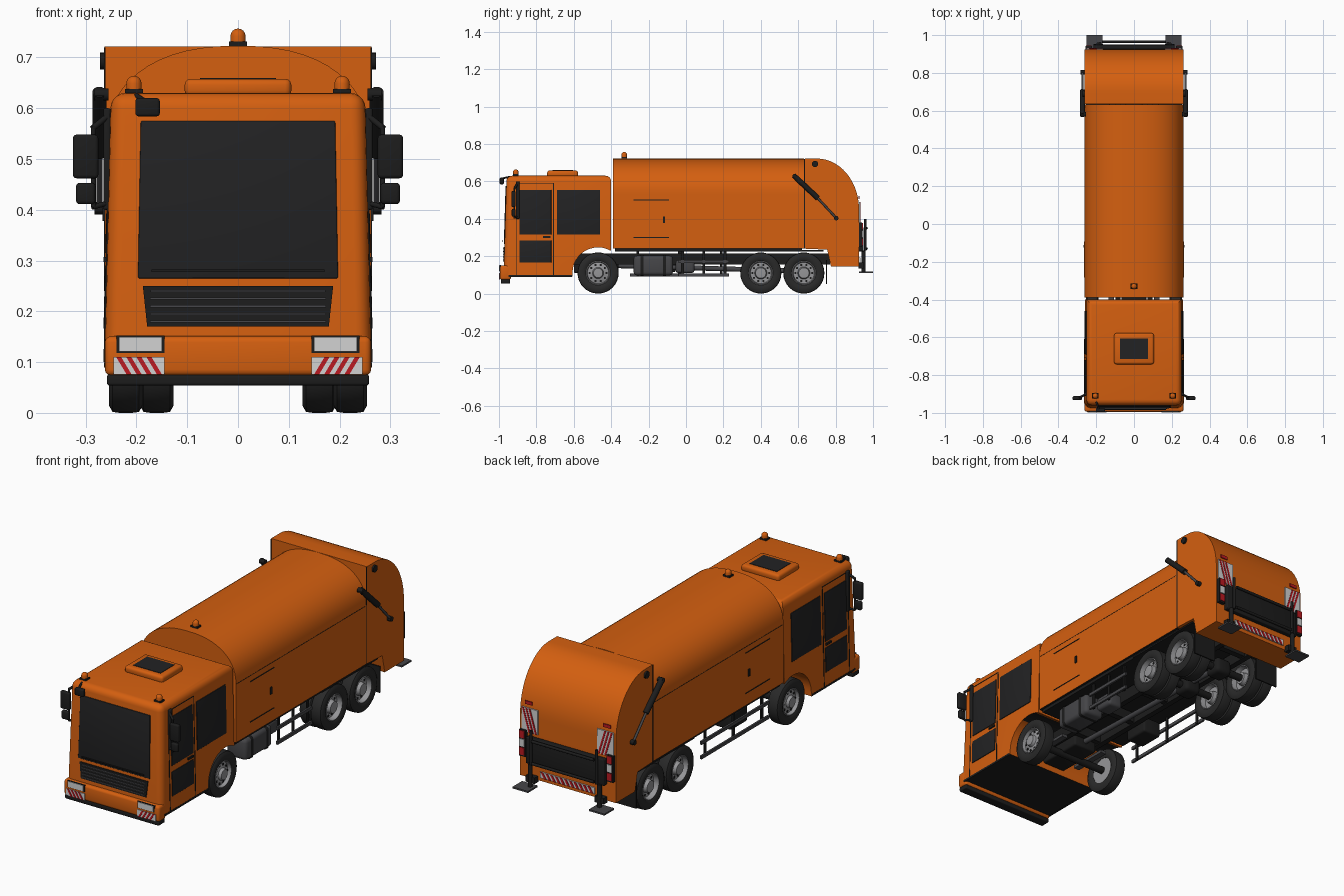
import bpy, bmesh, math
from mathutils import Vector, Matrix

if "Cube" in bpy.data.objects:
    bpy.data.objects.remove(bpy.data.objects["Cube"])

made = []


def material(name, r, g, b):
    m = bpy.data.materials.new(name)
    m.use_nodes = True
    m.diffuse_color = (r, g, b, 1)
    m.node_tree.nodes["Principled BSDF"].inputs["Base Color"].default_value = (r, g, b, 1)
    return m


ORANGE = material("orange paint", .66, .115, .005)
BLACK = material("black plastic", .012, .012, .012)
GLASS = material("dark glass", .016, .016, .017)
RUBBER = material("tyre rubber", .022, .022, .022)
METAL = material("rim metal", .3, .3, .31)
STEEL = material("dark steel", .06, .06, .065)
WHITE = material("lamp white", .65, .65, .65)
RED = material("signal red", .5, .01, .015)


def finish(name, bm, *mats):
    bmesh.ops.recalc_face_normals(bm, faces=bm.faces)
    mesh = bpy.data.meshes.new(name)
    bm.to_mesh(mesh)
    bm.free()
    for m in mats:
        mesh.materials.append(m)
    ob = bpy.data.objects.new(name, mesh)
    bpy.context.scene.collection.objects.link(ob)
    made.append(ob)
    return ob


def lean_cab(bm):
    # cab walls lean slightly inward towards the roof
    for v in bm.verts:
        rise = v.co.z - .1
        v.co.x *= 1 - .09 * rise
        if v.co.y < -.93:
            v.co.y += .03 * rise


def box(name, centre, size, mat, bevel=0, lean=False):
    bm = bmesh.new()
    bmesh.ops.create_cube(bm, size=1)
    for v in bm.verts:
        v.co = Vector(c + k * d for c, k, d in zip(centre, v.co, size))
    if bevel:
        bmesh.ops.bevel(bm, geom=bm.edges[:], offset=bevel, segments=3, profile=.5, affect='EDGES')
    if lean:
        lean_cab(bm)
    return finish(name, bm, mat)


def prism_mesh(points, start, end, axis):
    # axis 'x' takes (y, z) points, axis 'y' takes (x, z) points
    bm = bmesh.new()
    place = (lambda p, t: (t, p[0], p[1])) if axis == 'x' else (lambda p, t: (p[0], t, p[1]))
    a = [bm.verts.new(place(p, start)) for p in points]
    b = [bm.verts.new(place(p, end)) for p in points]
    bm.faces.new(a)
    bm.faces.new(b[::-1])
    for i in range(len(a)):
        j = (i + 1) % len(a)
        bm.faces.new((a[i], b[i], b[j], a[j]))
    bmesh.ops.recalc_face_normals(bm, faces=bm.faces)
    return bm


def rod(name, p, q, r, mat, sides=14):
    p, q = Vector(p), Vector(q)
    turn = (q - p).to_track_quat('Z', 'Y').to_matrix().to_4x4()
    bm = bmesh.new()
    bmesh.ops.create_cone(bm, cap_ends=True, segments=sides, radius1=r, radius2=r, depth=(q - p).length,
                          matrix=Matrix.Translation((p + q) / 2) @ turn)
    return finish(name, bm, mat)


def lathe(name, profile, centre, side, mat, axis=(1, 0, 0)):
    # profile holds (distance along axis, radius)
    bm = bmesh.new()
    along, out = Vector(axis) * side, Vector((0, 1, 0))
    vs = [bm.verts.new(Vector(centre) + along * a + out * r) for a, r in profile]
    es = [bm.edges.new((vs[i], vs[(i + 1) % len(vs)])) for i in range(len(vs))]
    bmesh.ops.spin(bm, geom=vs + es, cent=centre, axis=axis, angle=math.tau, steps=32)
    bmesh.ops.remove_doubles(bm, verts=bm.verts, dist=.0003)
    return finish(name, bm, mat)


def dark_underside(ob):
    ob.data.materials.append(BLACK)
    for f in ob.data.polygons:
        if f.normal.z < -.95:
            f.material_index = 1


def striped_plate(name, x, y, z, w, h, face, slope):
    # white plate with slanted red bars; face is the outward y direction
    box(name, (x, y, z), (w, .006, h), WHITE)
    shift = min(h * .6, w * .4)
    count = max(3, round(w / .028))
    step = (w - shift) / count
    for i in range(count):
        u = -w / 2 + step * (i + .25)
        pts = [(u, -h / 2), (u + step * .5, -h / 2), (u + step * .5 + shift, h / 2), (u + shift, h / 2)]
        pts = [(x + slope * a, z + b) for a, b in pts]
        finish(name + "_bar", prism_mesh(pts, y, y + face * .005, 'y'), RED)


# Cab shell with wheel arch cut into its profile
arch = [(-.47 + .137 * math.cos(math.radians(a)), .11 + .137 * math.sin(math.radians(a)))
        for a in range(180, 58, -10)]
bm = prism_mesh([(-.975, .09), (-.607, .09)] + arch + [(-.4, .23), (-.4, .63), (-.975, .63)], -.263, .263, 'x')
soft = [e for e in bm.edges if all(v.co.z > .62 for v in e.verts) or all(v.co.y < -.97 for v in e.verts)
        and abs(e.verts[0].co.x - e.verts[1].co.x) < .01]
bmesh.ops.bevel(bm, geom=soft, offset=.03, segments=5, profile=.5, affect='EDGES')
lean_cab(bm)
dark_underside(finish("cab", bm, ORANGE))

# Cab front
box("windscreen", (0, -.975, .42), (.4, .008, .31), GLASS, .003, True)
bm = prism_mesh([(-.19, .25), (.19, .25), (.18, .17), (-.18, .17)], -.971, -.979, 'y')
lean_cab(bm)
finish("grille", bm, BLACK)
for i in range(5):
    box("grille_slat", (0, -.977, .18 + i * .015), (.35, .01, .004), STEEL, 0, True)
box("bumper", (0, -.965, .112), (.524, .058, .078), ORANGE, .012)
box("bumper_lip", (0, -.965, .065), (.516, .05, .022), BLACK, .005)
box("wiper", (0, -.982, .28), (.34, .006, .005), BLACK)
for s in (-1, 1):
    box("headlight_frame", (s * .192, -.993, .135), (.094, .006, .034), BLACK)
    box("headlight", (s * .192, -.995, .135), (.084, .008, .028), WHITE)
    striped_plate("front_marker", s * .195, -.994, .093, .1, .034, -1, s)

# Cab sides
for s in (-1, 1):
    for name, y, z, w, h in (("door_window", -.805, .435, .17, .24), ("door_lower_window", -.805, .225, .17, .12),
                             ("rear_side_window", -.575, .435, .23, .24)):
        box(name, (s * .263, y, z), (.007, w, h), GLASS, .002, True)
    for y in (-.907, -.708):
        box("door_seam", (s * .263, y, .345), (.004, .004, .49), BLACK, 0, True)
    box("door_seam_top", (s * .263, -.807, .59), (.004, .2, .003), BLACK, 0, True)
    box("door_handle", (s * .265, -.745, .302), (.01, .04, .01), BLACK, 0, True)
    box("sill_trim", (s * .26, -.78, .094), (.008, .34, .01), BLACK)
    # Mirrors
    box("main_mirror", (s * .3, -.922, .505), (.05, .022, .086), BLACK, .007)
    box("wide_mirror", (s * .3, -.922, .432), (.038, .02, .042), BLACK, .007)
    rod("mirror_post", (s * .285, -.918, .405), (s * .285, -.918, .565), .005, BLACK)
    rod("mirror_arm_upper", (s * .25, -.9, .59), (s * .287, -.918, .56), .006, BLACK)
    rod("mirror_arm_lower", (s * .25, -.9, .415), (s * .287, -.918, .405), .005, BLACK)
    box("mirror_bracket", (s * .258, -.9, .5), (.014, .02, .2), BLACK, .004)
box("front_mirror", (-.178, -.985, .602), (.048, .022, .036), BLACK, .006)
rod("front_mirror_arm", (-.2, -.94, .625), (-.185, -.985, .615), .005, BLACK)

# Roof hatch and beacons
box("hatch_frame", (0, -.66, .64), (.21, .165, .036), ORANGE, .012)
box("hatch_glass", (0, -.66, .657), (.15, .11, .006), GLASS)
for x, y, z in ((-.205, -.91, .625), (.205, -.91, .625), (0, -.33, .718)):
    box("beacon_base", (x, y, z + .006), (.036, .03, .014), BLACK)
    dome = [(0, .0), (0, .015)] + [(.016 + .015 * math.sin(t * .3927), .015 * math.cos(t * .3927)) for t in range(5)]
    lathe("beacon", dome, (x, y, z + .008), 1, ORANGE, (0, 0, 1))

# Refuse body with domed roof
dome = [(.262 * math.copysign(abs(math.cos(t)) ** .85, math.cos(t)), .53 + .193 * math.sin(t) ** .9)
        for t in [math.pi * i / 28 for i in range(29)]]
dark_underside(finish("refuse_body", prism_mesh([(-.262, .24), (.262, .24)] + dome, -.39, .632, 'y'), ORANGE))
box("body_subframe", (0, .12, .232), (.5, 1, .016), BLACK)
for s in (-1, 1):
    for z in (.3, .5):
        box("hatch_seam", (s * .262, -.187, z), (.004, .19, .004), BLACK)
    box("side_handle", (s * .263, -.118, .395), (.007, .012, .035), BLACK)
    box("waist_seam", (s * .262, .12, .53), (.002, 1.01, .002), BLACK)
    box("tailgate_seam", (s * .262, .634, .48), (.003, .005, .48), BLACK)

# Tailgate hopper
curve = [(.7 + .225 * math.cos(t), .45 + .272 * math.sin(t)) for t in [math.pi * i / 28 for i in range(15)]]
hopper = [(.635, .722), (.635, .24), (.755, .235), (.775, .145), (.925, .145)] + curve
finish("tailgate", prism_mesh(hopper, -.263, .263, 'x'), ORANGE)
for s in (-1, 1):
    rod("hinge_pin", (s * .255, .69, .693), (s * .272, .69, .693), .017, BLACK)
    rod("lift_cylinder", (s * .273, .575, .632), (s * .273, .705, .51), .014, BLACK)
    rod("lift_piston", (s * .273, .7, .515), (s * .273, .805, .402), .006, STEEL)
    for y, z in ((.58, .627), (.803, .403)):
        rod("cylinder_mount", (s * .255, y, z), (s * .283, y, z), .012, BLACK)

# Rear lifting gear, lamps and steps
box("rear_panel", (0, .937, .29), (.43, .026, .13), BLACK, .004)
for z in (.24, .35):
    rod("rear_rail", (-.17, .965, z), (.17, .965, z), .007, BLACK)
striped_plate("rear_bar_marker", 0, .929, .178, .3, .03, 1, 1)
for s in (-1, 1):
    striped_plate("rear_marker", s * .208, .927, .43, .09, .12, 1, s)
    box("rear_badge", (s * .215, .926, .515), (.04, .005, .016), RED)
    box("lamp_housing", (s * .24, .932, .315), (.036, .02, .13), BLACK)
    for z, m in ((.36, RED), (.318, WHITE), (.276, RED)):
        box("tail_lamp", (s * .24, .942, z), (.028, .008, .036), m)
    rod("panel_post", (s * .18, .958, .23), (s * .18, .958, .4), .007, BLACK)
    rod("step_post", (s * .19, .95, .115), (s * .19, .95, .23), .011, BLACK)
    box("step_bracket", (s * .19, .937, .15), (.05, .03, .03), BLACK)
    box("step_plate", (s * .21, .962, .113), (.085, .076, .008), STEEL)

# Wheels
tyre = [(-.026, .064), (-.033, .076), (-.033, .096), (-.026, .108), (-.012, .11),
        (.012, .11), (.026, .108), (.033, .096), (.033, .076), (.026, .064)]
front_rim = [(-.025, 0), (-.025, .066), (.026, .066), (.029, .061), (.012, .057), (.02, .03), (.034, .025), (.036, 0)]
rear_rim = [(-.025, 0), (-.025, .066), (.026, .066), (.029, .061), (.004, .056), (.004, .033), (.026, .028), (.028, 0)]
for y, rim, face in ((-.47, front_rim, .016), (.4, rear_rim, .004), (.63, rear_rim, .004)):
    rod("axle", (-.2, y, .11), (.2, y, .11), .018, BLACK)
    for s in (-1, 1):
        lathe("tyre", tyre, (s * .221, y, .11), s, RUBBER)
        lathe("rim", rim, (s * .221, y, .11), s, METAL)
        for i in range(10):
            t = math.tau * i / 10
            hy, hz = y + .045 * math.cos(t), .11 + .045 * math.sin(t)
            rod("rim_hole", (s * (.218 + face), hy, hz), (s * (.223 + face), hy, hz), .006, BLACK, 10)
        if y > 0:
            lathe("inner_tyre", tyre, (s * .16, y, .11), s, RUBBER)
            lathe("inner_rim", rear_rim, (s * .16, y, .11), -s, METAL)
    if y > 0:
        box("differential", (0, y, .11), (.09, .09, .08), BLACK, .02)

# Chassis and underbody parts
for s in (-1, 1):
    box("chassis_rail", (s * .085, -.06, .185), (.028, 1.66, .06), BLACK)
    box("mudflap", (s * .192, .752, .115), (.125, .006, .13), BLACK)
    box("rear_mudguard", (s * .192, .515, .228), (.125, .44, .008), BLACK)
    box("leaf_spring", (s * .12, -.47, .14), (.03, .2, .015), STEEL)
for y in (-.35, -.1, .15, .515, .72):
    box("cross_member", (0, y, .185), (.17, .03, .05), BLACK)
rod("drive_shaft", (0, -.4, .15), (0, .62, .12), .013, STEEL)
box("gearbox", (0, -.48, .16), (.13, .24, .1), BLACK, .01)
box("fuel_tank", (.185, -.175, .15), (.11, .21, .105), STEEL, .018)
for y in (-.235, -.115):
    box("tank_strap", (.185, y, .15), (.115, .012, .11), BLACK, .015)
box("air_tank", (.15, -.005, .145), (.08, .1, .07), STEEL, .015)
box("battery_box", (-.16, -.12, .155), (.1, .13, .08), BLACK, .01)
for s, start in ((1, -.04), (-1, -.3)):
    for z in (.1, .172):
        box("side_guard_rail", (s * .242, (start + .23) / 2, z), (.01, .23 - start, .016), STEEL)
    for k in (.08, .5, .92):
        y = start + (.23 - start) * k
        box("side_guard_post", (s * .235, y, .16), (.008, .014, .14), BLACK)

# Smooth rounded parts while keeping creases sharp
bpy.ops.object.select_all(action='DESELECT')
for ob in made:
    ob.select_set(True)
bpy.context.view_layer.objects.active = made[0]
bpy.ops.object.shade_smooth_by_angle(angle=math.radians(35))
